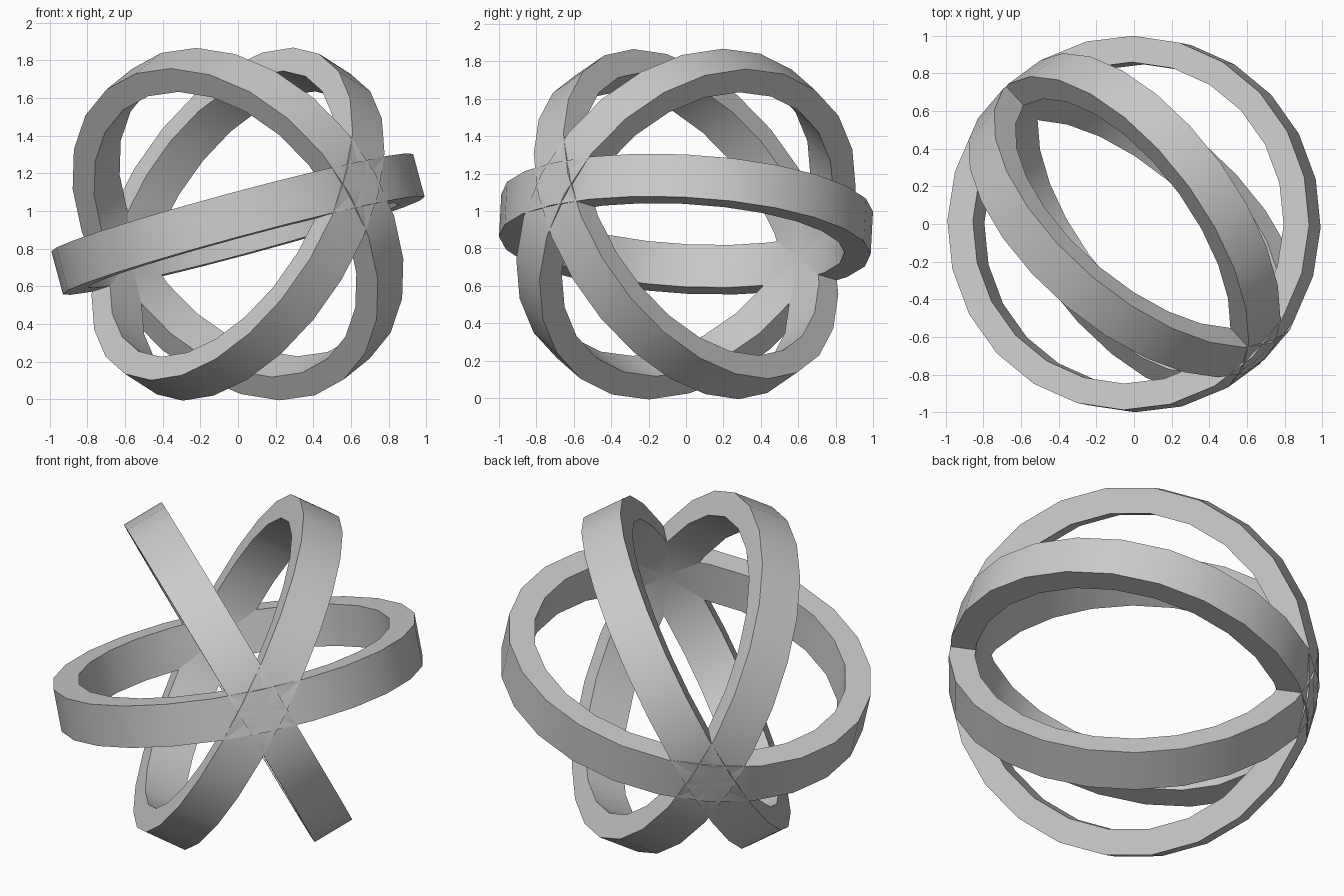
import bpy, bmesh, math
from mathutils import Vector, Matrix

if "Cube" in bpy.data.objects:
    bpy.data.objects.remove(bpy.data.objects["Cube"])

OUTER, INNER, HALF_W, SIDES = 0.995, 0.855, 0.118, 24
CENTRE = Vector((0, 0, 0.93))

# Shared diameter on which all three rings cross, and normal of the flattest ring
axis = Vector((0.664, -0.715, 0.217)).normalized()
flat_normal = Vector((-0.262, 0.055, 0.963))
flat_normal = (flat_normal - axis * flat_normal.dot(axis)).normalized()


def make_ring(name, angle):
    """Flat band with a rectangular section, turned about the shared diameter."""
    normal = Matrix.Rotation(math.radians(angle), 3, axis) @ flat_normal
    side = normal.cross(axis)
    bm = bmesh.new()
    loops = []
    for i in range(SIDES):
        a = 2 * math.pi * i / SIDES
        radial = axis * math.cos(a) + side * math.sin(a)
        loops.append([bm.verts.new(CENTRE + radial * r + normal * h)
                      for r, h in ((OUTER, -HALF_W), (OUTER, HALF_W),
                                   (INNER, HALF_W), (INNER, -HALF_W))])
    for i in range(SIDES):
        p, q = loops[i], loops[(i + 1) % SIDES]
        for k in range(4):
            n = (k + 1) % 4
            bm.faces.new((p[k], q[k], q[n], p[n]))
    bmesh.ops.recalc_face_normals(bm, faces=bm.faces)
    mesh = bpy.data.meshes.new(name)
    bm.to_mesh(mesh)
    bm.free()
    ob = bpy.data.objects.new(name, mesh)
    bpy.context.collection.objects.link(ob)
    # Smooth around the band, sharp at its rims
    bpy.ops.object.select_all(action='DESELECT')
    ob.select_set(True)
    bpy.context.view_layer.objects.active = ob
    bpy.ops.object.shade_smooth_by_angle(angle=math.radians(30))
    return ob


# Three crossing rings
make_ring("level_ring", 0)
make_ring("steep_ring_right", 53)
make_ring("steep_ring_left", 109.5)
